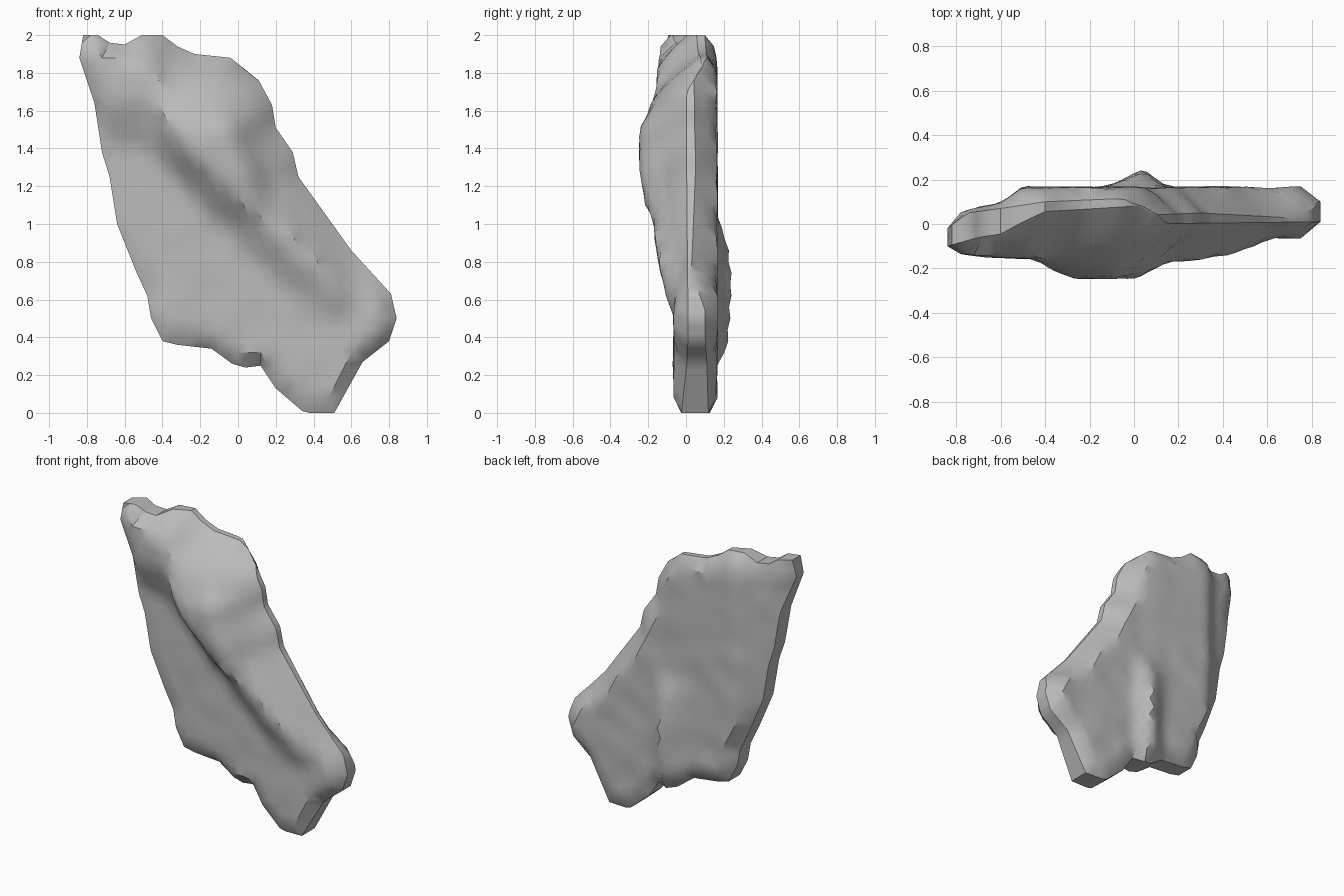
import bpy
import bmesh
from math import ceil
from mathutils import Vector, noise
from mathutils.geometry import delaunay_2d_cdt, intersect_point_line

cube = bpy.data.objects.get("Cube")
if cube:
    bpy.data.objects.remove(cube, do_unlink=True)

# Slab silhouette in x, z
outline = [Vector(p) for p in (
    (-.82, 2), (-.84, 1.88), (-.76, 1.64), (-.72, 1.38), (-.68, 1.25), (-.64, 1),
    (-.54, .75), (-.48, .62), (-.46, .5), (-.4, .38), (-.32, .36), (-.14, .34),
    (-.03, .26), (.04, .24), (.12, .25), (.2, .13), (.34, .01), (.38, 0), (.51, 0),
    (.66, .27), (.8, .38), (.84, .5), (.81, .63), (.6, .86), (.32, 1.25),
    (.29, 1.38), (.2, 1.51), (.18, 1.63), (.11, 1.76), (-.04, 1.88), (-.23, 1.9),
    (-.32, 1.94), (-.4, 2), (-.51, 2), (-.6, 1.95), (-.68, 1.96), (-.74, 2))]
sides = list(zip(outline, outline[1:] + outline[:1]))


def clamp(t):
    return max(0.0, min(1.0, t))


def lookup(t, table):
    """Linear interpolation through (position, value) pairs."""
    for (a, va), (b, vb) in zip(table, table[1:]):
        if t <= b:
            return va + (vb - va) * clamp((t - a) / (b - a))
    return table[-1][1]


def rim_distance(p):
    best = 9.0
    for a, b in sides:
        t = intersect_point_line(p, a, b)[1]
        best = min(best, (p - a.lerp(b, clamp(t))).length)
    return best


RIM_FRONT = ((-.84, -.1), (-.7, -.06), (-.5, -.03), (0, 0), (.84, .01))
RIM_BACK = ((-.84, -.02), (-.75, .05), (-.6, .07), (-.4, .1), (.3, .13), (.84, .1))
CREST = ((0, -.05), (.5, -.06), (.75, -.14), (1, -.17), (1.1, -.22), (1.35, -.25),
         (1.5, -.25), (1.6, -.19), (1.75, -.155), (1.9, -.15), (2, -.12))
CREST_LIMIT = ((-.84, -.12), (-.77, -.14), (-.45, -.16), (-.3, -.25), (0, -.25),
               (.15, -.17), (.4, -.15), (.5, -.12), (.6, -.06))
BACK = ((-.84, 0), (-.78, .06), (-.61, .09), (-.5, .165), (.75, .165), (.84, .12))
FIN = ((.26, .04), (.45, .07), (.7, .085), (.88, .06), (1.05, 0))


def front_depth(x, z, d):
    # Diagonal ledge: high on the upper right, low on the lower left
    s = max(.73 * (x + .35) + .685 * (z - 1.5), (z - 1.63) * .8)
    step = clamp((s + .17) / .17)
    crest = max(lookup(z, CREST), lookup(x, CREST_LIMIT))
    face = -.065 + (crest + .065) * step
    # Wide slope towards the right rim, narrow bevel elsewhere
    right = clamp((s + .05) / .2) * clamp((z - .5) / .4) * clamp((x + .65) / .3)
    ramp = clamp(d / (.06 + .2 * right)) ** .75
    rim = lookup(x, RIM_FRONT) - .03 * clamp((.3 - z) / .3)
    # The upper rim leans back
    rim += .08 * clamp((z - 1.7) / .12) * clamp((x + .6) / .2)
    return rim + (face - rim) * ramp


def back_depth(x, z, d):
    # Broad bevel along the upper right, narrow elsewhere
    bevel = clamp((x + .05) / .15) * clamp((z - .55) / .2)
    ramp = clamp(d / (.08 + .04 * bevel)) ** (.7 + .3 * bevel)
    rim = lookup(x, RIM_BACK) - .08 * bevel
    # Short upright fin, steep on its left side
    fin = lookup(z, FIN) * clamp(1 - abs(x - .04) / (.1 if x > .04 else .17))
    return rim + (lookup(x, BACK) - rim) * ramp + fin


# Evenly triangulated flat sheet inside the silhouette
cell = .06
points = []
for a, b in sides:
    n = ceil((b - a).length / cell)
    points += [a.lerp(b, i / n) for i in range(n)]
rim_loop = list(range(len(points)))
for row in range(34):
    for col in range(30):
        p = Vector(((col + row % 2 / 2) * cell - .87, row * cell + .02))
        if rim_distance(p) > .03:
            points.append(p)
sheet = delaunay_2d_cdt(points, [], [rim_loop], 1, .00001)
bm = bmesh.new()
verts = [bm.verts.new((p.x, 0, p.y)) for p in sheet[0]]
for tri in sheet[2]:
    bm.faces.new([verts[i] for i in tri])
loose = [v for v in bm.verts if not v.link_faces]
bmesh.ops.delete(bm, geom=loose, context="VERTS")

# Thicken into a front and a back skin, then shape each
ext = bmesh.ops.extrude_face_region(bm, geom=bm.faces[:], use_keep_orig=True)
back = {g for g in ext["geom"] if isinstance(g, bmesh.types.BMVert)}
for v in bm.verts:
    x, z = v.co.x, v.co.z
    d = rim_distance(Vector((x, z)))
    d = 0 if d < .004 else d
    v.co.y = back_depth(x, z, d) if v in back else front_depth(x, z, d)
    v.co.y += .01 * noise.noise(Vector((x, v.co.y, z)) * 6) * clamp(d / .1)
bmesh.ops.triangulate(bm, faces=bm.faces)
bmesh.ops.recalc_face_normals(bm, faces=bm.faces)

mesh = bpy.data.meshes.new("rock_slab")
bm.to_mesh(mesh)
bm.free()
slab = bpy.data.objects.new("rock_slab", mesh)
bpy.context.collection.objects.link(slab)

# Plain grey stone
stone = bpy.data.materials.new("grey_stone")
stone.use_nodes = True
grey = (.5, .5, .5, 1)
stone.diffuse_color = grey
stone.node_tree.nodes["Principled BSDF"].inputs["Base Color"].default_value = grey
mesh.materials.append(stone)

bpy.context.view_layer.objects.active = slab
slab.select_set(True)
bpy.ops.object.shade_smooth_by_angle(angle=.6)
